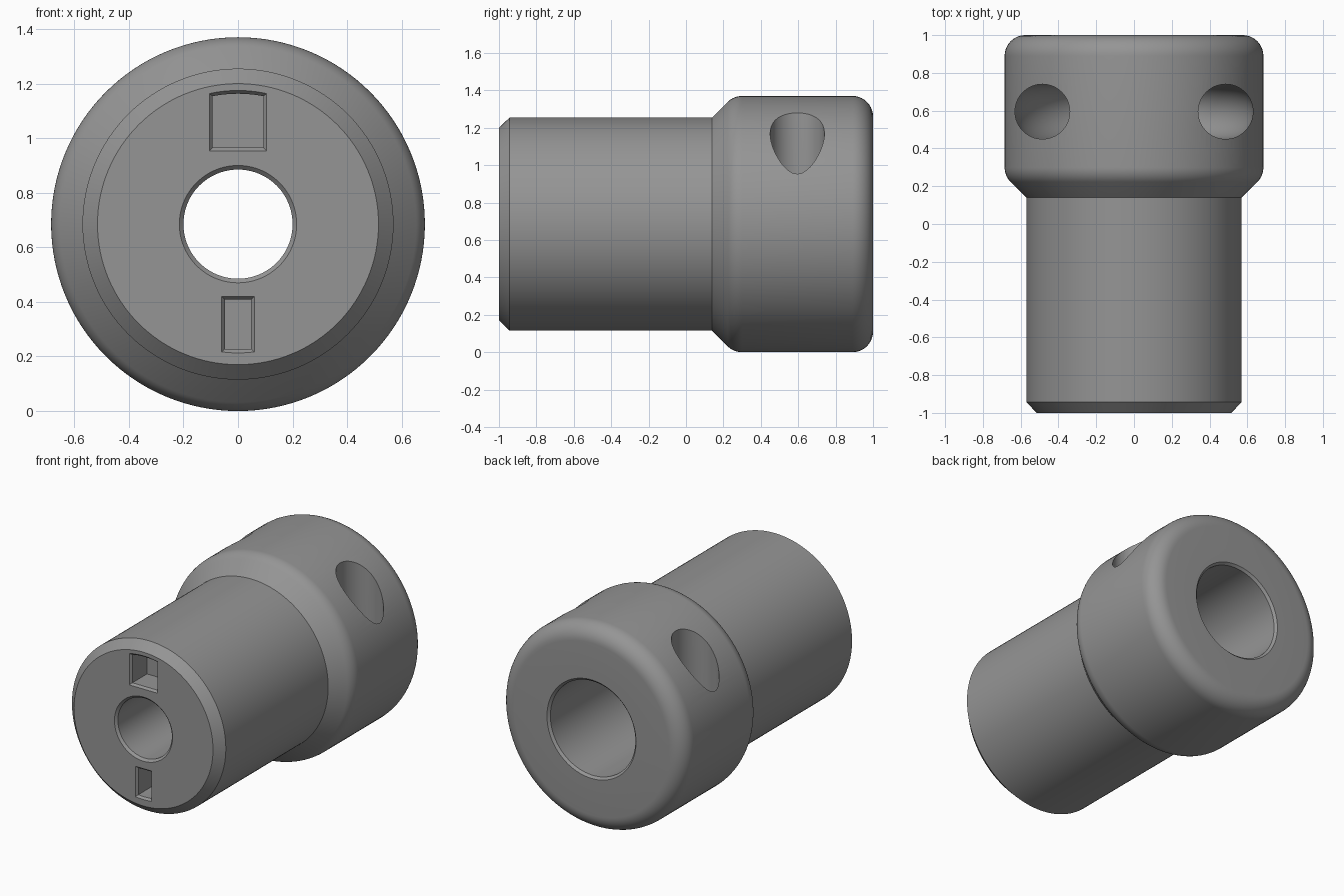
import bpy, bmesh, math

if "Cube" in bpy.data.objects:
    bpy.data.objects.remove(bpy.data.objects["Cube"])

CZ = 0.685      # height of the main axis
SEG = 128

metal = bpy.data.materials.new("mid_grey")
metal.diffuse_color = (0.3, 0.3, 0.3, 1)
metal.use_nodes = True
metal.node_tree.nodes["Principled BSDF"].inputs["Base Color"].default_value = metal.diffuse_color


def make_object(name, bm):
    bmesh.ops.recalc_face_normals(bm, faces=bm.faces)
    mesh = bpy.data.meshes.new(name)
    bm.to_mesh(mesh)
    bm.free()
    mesh.materials.append(metal)
    ob = bpy.data.objects.new(name, mesh)
    bpy.context.collection.objects.link(ob)
    return ob


def loft(name, rings, closed=False):
    """Join equal-length rings of points into a solid."""
    bm = bmesh.new()
    vs = [[bm.verts.new(p) for p in ring] for ring in rings]
    n = len(vs[0])
    pairs = list(zip(vs, vs[1:])) + ([(vs[-1], vs[0])] if closed else [])
    for a, b in pairs:
        for i in range(n):
            j = (i + 1) % n
            bm.faces.new((a[i], a[j], b[j], b[i]))
    if not closed:
        bm.faces.new(vs[0])
        bm.faces.new(vs[-1])
    return make_object(name, bm)


def arc(cr, cy, rad, a0, a1, n=10):
    return [(cr + rad * math.cos(math.radians(a0 + (a1 - a0) * i / n)),
             cy + rad * math.sin(math.radians(a0 + (a1 - a0) * i / n)))
            for i in range(n + 1)]


# Turned body: (radius, y) profile of shank, collar and stepped bore
F = 0.11
profile = [(0.215, -1), (0.515, -1), (0.57, -0.943), (0.57, 0.14)]
profile += arc(0.685 - F, 0.30, F, -45, 0)
profile += arc(0.685 - F, 1 - F, F, 0, 90)
profile += [(0.33, 1), (0.315, 0.985), (0.315, -0.5), (0.2, -0.5), (0.2, -0.985)]
body = loft("stepped_sleeve",
            [[(r * math.cos(t), y, CZ + r * math.sin(t)) for r, y in profile]
             for t in (2 * math.pi * k / SEG for k in range(SEG))], closed=True)


# Key slots in the front face, with a chamfered mouth and an arched outer end
def slot_cutter(name, half, r_in, r_out, sign):
    rings = []
    for y, o in ((-1.01, 0.008), (-0.985, -0.012), (-0.83, -0.012)):
        h, ro, n = half + o, r_out + o, 10
        a = math.asin(h / ro)
        pts = [(-h, r_in - o), (h, r_in - o)]
        pts += [(ro * math.sin(a - 2 * a * i / n), ro * math.cos(a - 2 * a * i / n))
                for i in range(n + 1)]
        rings.append([(x, y, CZ + sign * z) for x, z in pts])
    return loft(name, rings)


# U-shaped cord passage: down one side, round below the bore, up the other
def passage_cutter(name, major, minor, y, n=48, m=64):
    path = [(-major, 0.9, 1, 0)]
    for i in range(n + 1):
        t = math.pi * i / n
        path.append((-major * math.cos(t), -major * math.sin(t),
                     math.cos(t), math.sin(t)))
    path.append((major, 0.9, -1, 0))
    rings = []
    for x, z, nx, nz in path:
        rings.append([(x + nx * minor * math.cos(a), y + minor * math.sin(a),
                       CZ + z + nz * minor * math.cos(a))
                      for a in (2 * math.pi * k / m for k in range(m))])
    return loft(name, rings)


cutters = [slot_cutter("wide_slot_cutter", 0.105, 0.268, 0.49, 1),
           slot_cutter("narrow_slot_cutter", 0.06, 0.265, 0.472, -1),
           passage_cutter("cord_passage_cutter", 0.485, 0.145, 0.595)]

bpy.context.view_layer.objects.active = body
body.select_set(True)
for cutter in cutters:
    mod = body.modifiers.new("cut", "BOOLEAN")
    mod.operation = "DIFFERENCE"
    mod.solver = "EXACT"
    mod.object = cutter
    bpy.ops.object.modifier_apply(modifier=mod.name)
for cutter in cutters:
    bpy.data.objects.remove(cutter)

bpy.ops.object.select_all(action="DESELECT")
body.select_set(True)
bpy.ops.object.shade_smooth_by_angle(angle=math.radians(30))
